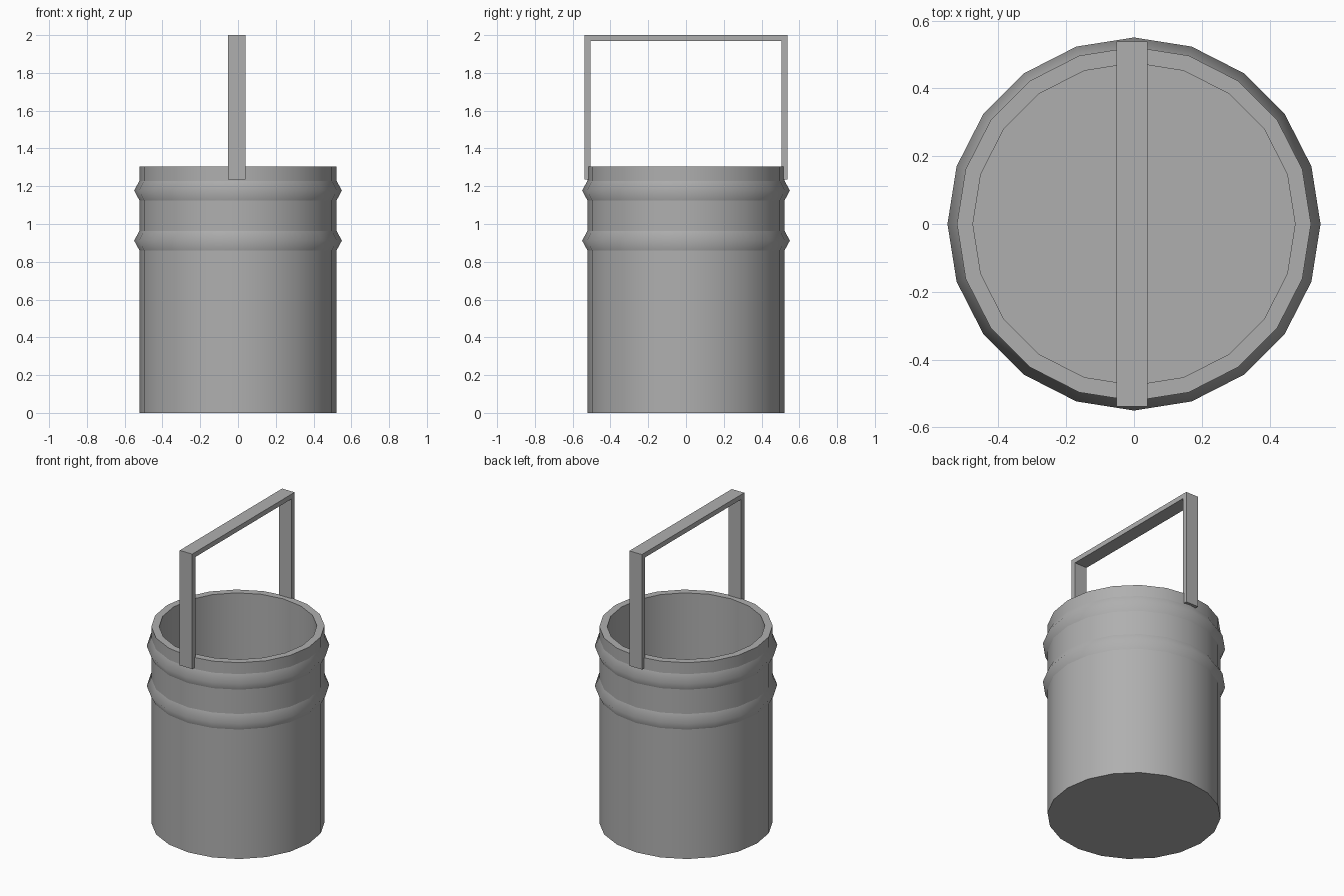
import bpy, bmesh, math

if "Cube" in bpy.data.objects:
    bpy.data.objects.remove(bpy.data.objects["Cube"])

SIDES = 20

# Mid-dark grey for all parts
grey = bpy.data.materials.new("dark_grey")
grey.diffuse_color = (0.43, 0.43, 0.43, 1)
grey.use_nodes = True
grey.node_tree.nodes["Principled BSDF"].inputs["Base Color"].default_value = grey.diffuse_color


def finish(name, bm, smooth_angle=None):
    bmesh.ops.recalc_face_normals(bm, faces=bm.faces)
    mesh = bpy.data.meshes.new(name)
    bm.to_mesh(mesh)
    bm.free()
    mesh.materials.append(grey)
    obj = bpy.data.objects.new(name, mesh)
    bpy.context.collection.objects.link(obj)
    if smooth_angle:
        bpy.ops.object.select_all(action='DESELECT')
        obj.select_set(True)
        bpy.context.view_layer.objects.active = obj
        bpy.ops.object.shade_smooth_by_angle(angle=math.radians(smooth_angle))
    return obj


def lathe(name, profile, closed, smooth_angle):
    """Revolve (radius, z) points; open profiles get end caps."""
    bm = bmesh.new()
    rings = [[bm.verts.new((r * math.cos(2 * math.pi * i / SIDES),
                            r * math.sin(2 * math.pi * i / SIDES), z))
              for i in range(SIDES)] for r, z in profile]
    pairs = list(zip(rings, rings[1:]))
    if closed:
        pairs.append((rings[-1], rings[0]))
    else:
        bm.faces.new(rings[0])
        bm.faces.new(rings[-1])
    for a, b in pairs:
        for i in range(SIDES):
            j = (i + 1) % SIDES
            bm.faces.new((a[i], a[j], b[j], b[i]))
    return finish(name, bm, smooth_angle)


# Hollow bucket: outer wall, rim, inner wall, floor
lathe("bucket_body", [(0.522, 0), (0.522, 1.305), (0.475, 1.305), (0.475, 0.05)],
      False, 30)

# Two raised bands with a pointed section, rooted in the wall
for name, z in (("upper_band", 1.177), ("lower_band", 0.912)):
    lathe(name, [(0.5, z + 0.092), (0.55, z), (0.5, z - 0.092)], True, 75)

# Square handle: U outline in the y-z plane, extruded along x
outline = [(-0.538, 1.236), (-0.538, 2.0), (0.538, 2.0), (0.538, 1.236),
           (0.506, 1.236), (0.506, 1.968), (-0.506, 1.968), (-0.506, 1.236)]
bm = bmesh.new()
left = [bm.verts.new((-0.052, y, z)) for y, z in outline]
right = [bm.verts.new((0.04, y, z)) for y, z in outline]
for i in range(8):
    j = (i + 1) % 8
    bm.faces.new((left[i], left[j], right[j], right[i]))
for side in (left, right):
    for quad in ((0, 1, 6, 7), (1, 2, 5, 6), (2, 3, 4, 5)):
        bm.faces.new([side[k] for k in quad])
finish("handle", bm)
